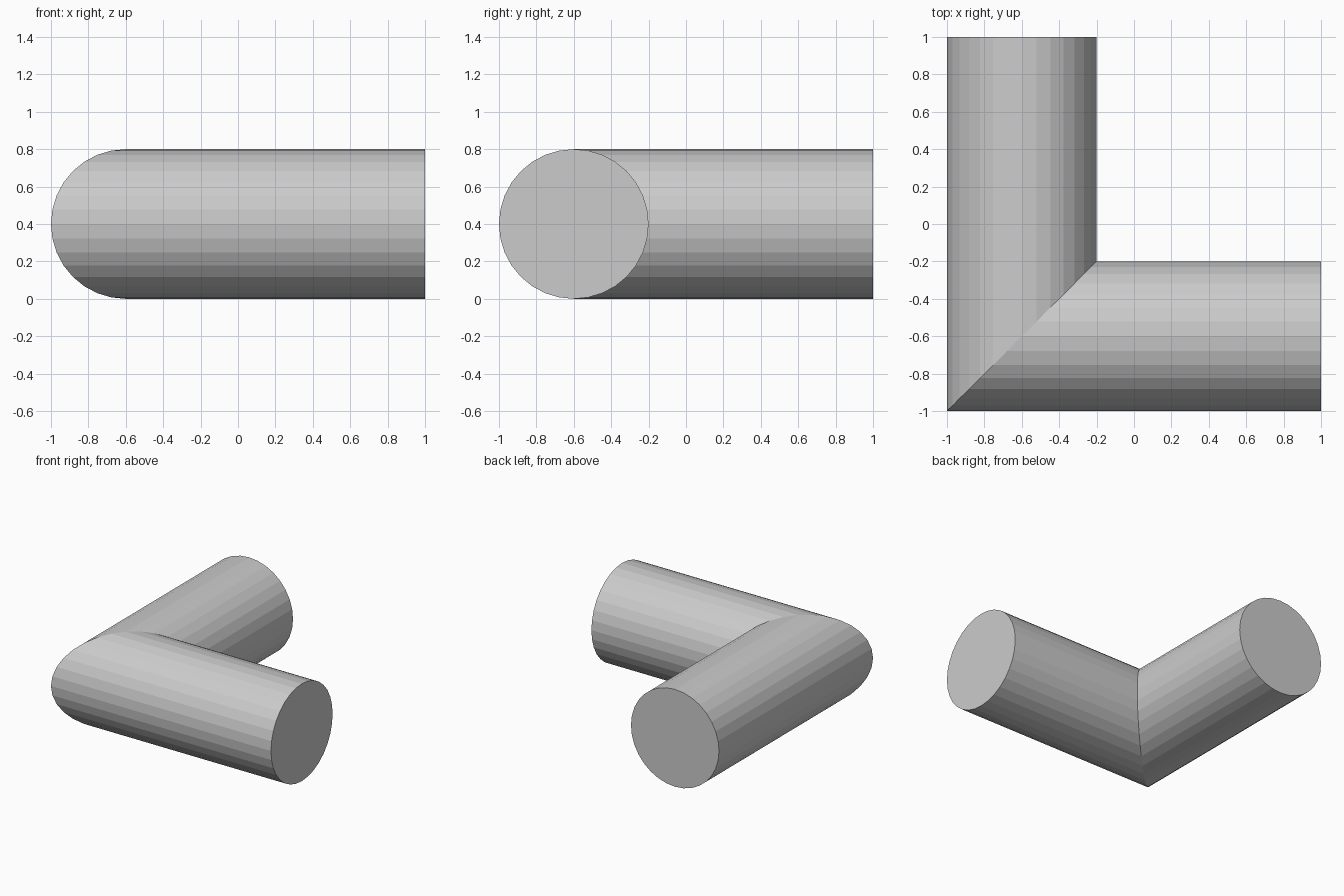
import bpy, bmesh
from math import cos, sin, tau

if "Cube" in bpy.data.objects:
    bpy.data.objects.remove(bpy.data.objects["Cube"])

SIDES, RADIUS, AXIS, END = 32, 0.4, -0.6, 1.0

bm = bmesh.new()


def ring(place):
    """Circle of vertices; place maps the in-plane offset to an (x, y) position."""
    verts = []
    for i in range(SIDES):
        a = tau * i / SIDES
        x, y = place(AXIS + RADIUS * cos(a))
        verts.append(bm.verts.new((x, y, RADIUS + RADIUS * sin(a))))
    return verts


# Right end, 45 degree mitre section, back end
rings = [
    ring(lambda c: (END, c)),
    ring(lambda c: (c, c)),
    ring(lambda c: (c, END)),
]

# Pipe walls
for a, b in zip(rings, rings[1:]):
    for i in range(SIDES):
        j = (i + 1) % SIDES
        bm.faces.new((a[i], a[j], b[j], b[i]))

# End caps
bm.faces.new(rings[0])
bm.faces.new(rings[-1])
bmesh.ops.recalc_face_normals(bm, faces=bm.faces)

mesh = bpy.data.meshes.new("elbow_pipe")
bm.to_mesh(mesh)
bm.free()
bpy.context.collection.objects.link(bpy.data.objects.new("elbow_pipe", mesh))
